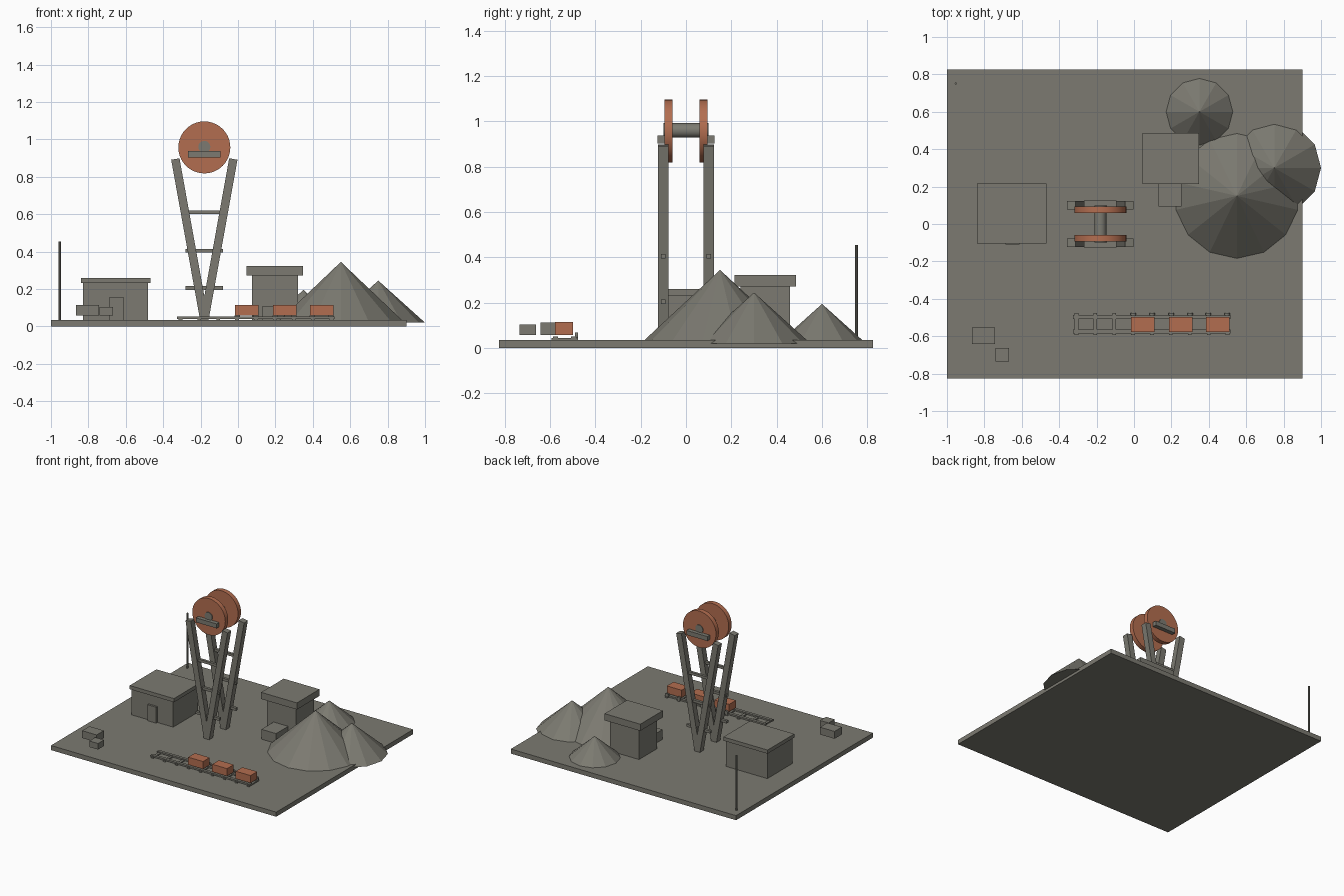
import bpy
from math import pi, atan2, hypot
from mathutils import Matrix

cube = bpy.data.objects.get("Cube")
if cube:
    bpy.data.objects.remove(cube, do_unlink=True)


def material(name, rgb):
    mat = bpy.data.materials.new(name)
    mat.use_nodes = True
    color = (*rgb, 1)
    mat.diffuse_color = color
    shader = next(n for n in mat.node_tree.nodes if n.type == 'BSDF_PRINCIPLED')
    shader.inputs["Base Color"].default_value = color
    return mat


STONE = material("warm grey", (0.2, 0.195, 0.165))
RUST = material("rust orange", (0.45, 0.155, 0.08))


def finish(name, mat):
    obj = bpy.context.object
    obj.name = name
    obj.data.materials.append(mat)
    return obj


def box(name, x, y, z, mat=STONE):
    """Box from (low, high) ranges on each axis."""
    bpy.ops.mesh.primitive_cube_add(size=1)
    obj = finish(name, mat)
    spans = (x, y, z)
    size = [hi - lo for lo, hi in spans]
    mid = [(hi + lo) / 2 for lo, hi in spans]
    obj.data.transform(Matrix.Translation(mid) @ Matrix.Diagonal((*size, 1)))
    return obj


def around(c, width):
    return (c - width / 2, c + width / 2)


def disc(name, radius, depth, loc, mat=STONE, sides=32, upright=False):
    """Cylinder along y, or along z when upright."""
    bpy.ops.mesh.primitive_cylinder_add(vertices=sides, radius=radius, depth=depth, location=loc,
                                        rotation=(0 if upright else pi / 2, 0, 0))
    bpy.ops.object.shade_smooth_by_angle()
    return finish(name, mat)


def heap(name, x, y, radius, top, sides):
    bottom = 0.02
    bpy.ops.mesh.primitive_cone_add(vertices=sides, radius1=radius, depth=top - bottom,
                                    location=(x, y, (top + bottom) / 2))
    return finish(name, STONE)


# Ground slab and spoil heaps
GROUND = 0.035
box("ground_slab", (-1, 0.9), (-0.825, 0.825), (0, GROUND))
heap("large_heap", 0.55, 0.15, 0.35, 0.345, 14)
heap("edge_heap", 0.75, 0.3, 0.25, 0.245, 12)
heap("small_heap", 0.35, 0.6, 0.195, 0.195, 12)

# Headframe: two V-shaped pairs of legs with rungs, bearings and wheels
FRAME_X = -0.18
for y, side in ((-1, "front"), (1, "back")):
    leg_y = y * 0.1
    for lean, hand in ((-1, "right"), (1, "left")):
        run, rise = 0.155, 0.86
        bpy.ops.mesh.primitive_cube_add(size=1)
        leg = finish(f"{side}_{hand}_leg", STONE)
        leg.scale = (0.045, 0.045, hypot(run, rise))
        leg.rotation_euler.y = lean * atan2(run, rise)
        leg.location = (FRAME_X + lean * run / 2, leg_y, GROUND + rise / 2)
    for z in (0.205, 0.405, 0.61):
        box(f"{side}_rung", around(FRAME_X, 0.2), around(leg_y, 0.02), around(z, 0.02))
    box(f"{side}_bearing", around(FRAME_X, 0.175), around(leg_y, 0.05), (0.903, 0.937))
    disc(f"{side}_winding_wheel", 0.139, 0.035, (FRAME_X, y * 0.077, 0.957), RUST, 40)
disc("axle", 0.032, 0.2, (FRAME_X, 0, 0.96))

# Office building
box("office_walls", (-0.83, -0.48), (-0.095, 0.205), (GROUND, 0.235))
box("office_roof", (-0.84, -0.467), (-0.105, 0.217), (0.232, 0.26))
box("office_door", (-0.688, -0.613), (-0.11, -0.09), (GROUND, 0.157))

# Engine house with low annex
box("engine_house_walls", (0.075, 0.32), (0.24, 0.458), (GROUND, 0.275))
box("engine_house_roof", (0.045, 0.347), (0.214, 0.486), (0.272, 0.323))
box("annex", (0.132, 0.255), (0.094, 0.25), (GROUND, 0.11))

# Rail track
for y in (-0.575, -0.497):
    box("rail", (-0.327, 0.515), around(y, 0.022), (0.04, 0.052))
for i in range(9):
    box("sleeper", around(-0.308 + 0.101 * i, 0.02), (-0.594, -0.476), (GROUND - 0.002, 0.044))

# Ore carts with small wheels
for x in (0.047, 0.25, 0.448):
    box("ore_cart", around(x, 0.125), (-0.578, -0.498), (0.058, 0.115), RUST)
    for dx in (-0.05, 0.05):
        disc("cart_wheel", 0.015, 0.012, (x + dx, -0.483, 0.055), sides=12)

# Crates and signal pole
box("large_crate", (-0.865, -0.743), (-0.642, -0.554), (0.058, 0.114))
box("small_crate", (-0.74, -0.667), (-0.734, -0.662), (0.058, 0.104))
disc("signal_pole", 0.006, 0.42, (-0.953, 0.752, 0.245), sides=8, upright=True)
